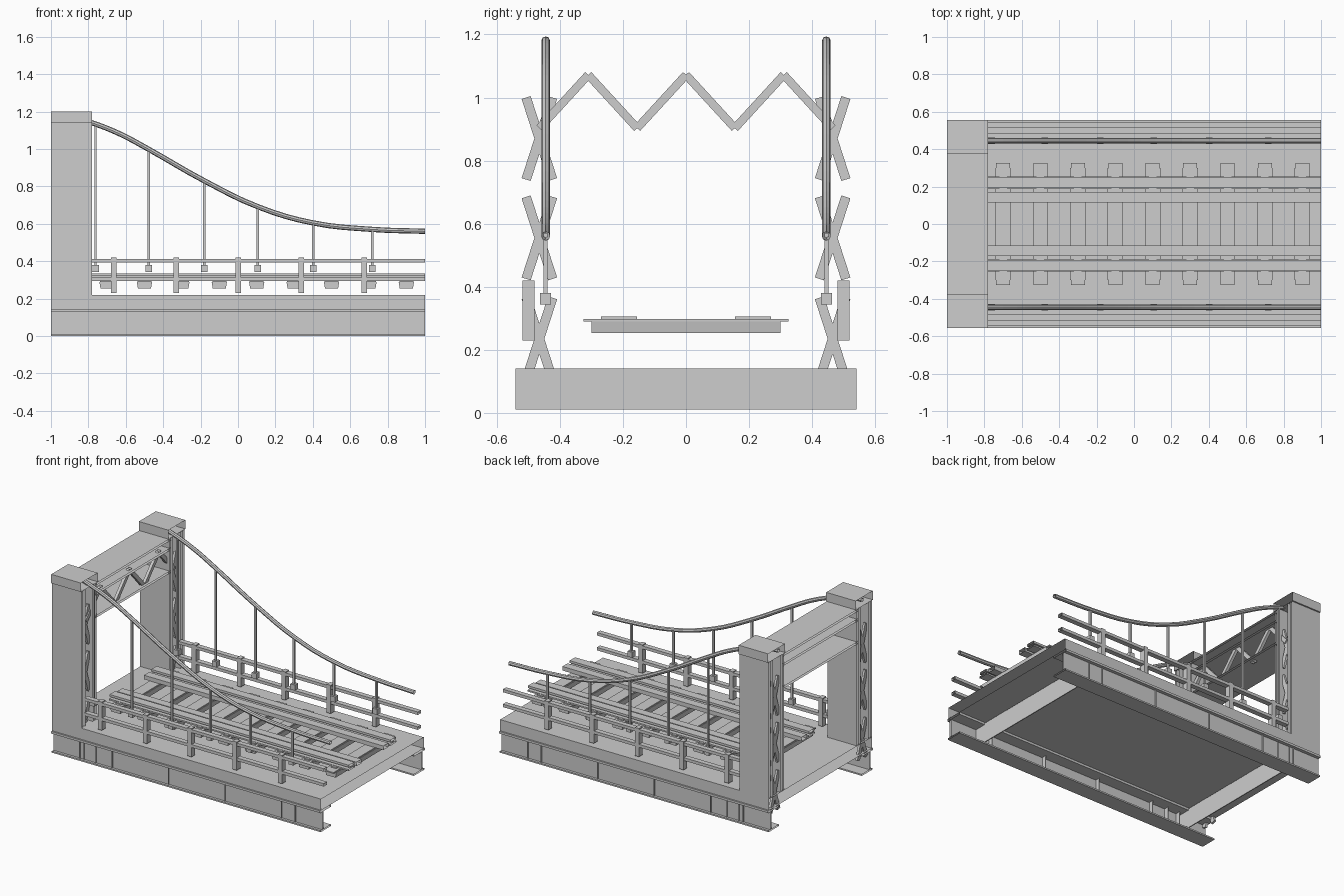
import bpy, bmesh, math
from mathutils import Vector

old = bpy.data.objects.get("Cube")
if old:
    bpy.data.objects.remove(old, do_unlink=True)

GREY = (0.61, 0.61, 0.61, 1)
steel = bpy.data.materials.new("light_grey")
steel.use_nodes = True
steel.diffuse_color = GREY
steel.node_tree.nodes["Principled BSDF"].inputs["Base Color"].default_value = GREY


def finish(name, bm):
    mesh = bpy.data.meshes.new(name)
    bm.to_mesh(mesh)
    bm.free()
    mesh.materials.append(steel)
    obj = bpy.data.objects.new(name, mesh)
    bpy.context.collection.objects.link(obj)


def add_box(bm, x, y, z, open_ends=False, turn=0.0):
    """Box between ranges; open_ends drops the x faces, turn rotates about x."""
    verts = bmesh.ops.create_cube(bm, size=1)["verts"]
    centre = Vector([(r[0] + r[1]) / 2 for r in (x, y, z)])
    size = [abs(r[1] - r[0]) for r in (x, y, z)]
    c, s = math.cos(turn), math.sin(turn)
    for v in verts:
        px, py, pz = (v.co[i] * size[i] for i in range(3))
        v.co = centre + Vector((px, py * c - pz * s, py * s + pz * c))
    if open_ends:
        faces = {f for v in verts for f in v.link_faces}
        ends = [f for f in faces if all(abs(v.co.x - f.verts[0].co.x) < 1e-6 for v in f.verts)]
        bmesh.ops.delete(bm, geom=ends, context='FACES_ONLY')
    return verts


def add_bar(bm, x, a, b, width):
    """Flat brace in a cross plane, from a to b given as (y, z)."""
    dy, dz = b[0] - a[0], b[1] - a[1]
    half = math.hypot(dy, dz) / 2
    my, mz = (a[0] + b[0]) / 2, (a[1] + b[1]) / 2
    add_box(bm, x, (my - half, my + half), (mz - width / 2, mz + width / 2),
            turn=math.atan2(dz, dy))


def span(c, w):
    return (c - w / 2, c + w / 2)


def flip(r, s):
    return (min(r[0] * s, r[1] * s), max(r[0] * s, r[1] * s))


LONG = (-1, 1)
TOWER = (-1, -0.78)
TRACK = (-0.78, 1)
SIDES = ((-1, "right"), (1, "left"))

# Deck with open ends, and the cross girders beneath it
bm = bmesh.new()
add_box(bm, LONG, (-0.545, 0.545), (0.145, 0.22), True)
finish("deck", bm)
bm = bmesh.new()
for x in (-0.8, 0.8):
    add_box(bm, span(x, 0.006), (-0.54, 0.54), (0.01, 0.14))
finish("cross_girders", bm)

# Cable height along the span
cable_path = [(-1, 1.18), (-0.9, 1.175), (-0.78, 1.14), (-0.63, 1.08), (-0.48, 1.0),
              (-0.18, 0.83), (0.11, 0.69), (0.4, 0.605), (0.72, 0.57), (1, 0.56)]


def cable_height(x):
    for (xa, za), (xb, zb) in zip(cable_path, cable_path[1:]):
        if xa <= x <= xb:
            return za + (zb - za) * (x - xa) / (xb - xa)


for s, side in SIDES:
    # Side girder: two flanges, web and stiffeners
    bm = bmesh.new()
    add_box(bm, LONG, flip((0.44, 0.55), s), (0, 0.01), True)
    add_box(bm, LONG, flip((0.44, 0.555), s), (0.13, 0.145), True)
    add_box(bm, LONG, flip((0.522, 0.533), s), (0.01, 0.13), True)
    for x in (-0.77, -0.68, -0.56, -0.14, 0.28, 0.7):
        add_box(bm, span(x, 0.004), flip((0.49, 0.54), s), (0.01, 0.13))
    finish("girder_" + side, bm)

    # Tower leg: outer and inner plates, and cap
    bm = bmesh.new()
    for y in ((0.53, 0.545), (0.505, 0.51), (0.42, 0.425), (0.39, 0.405)):
        add_box(bm, TOWER, flip(y, s), (0.22, 1.14), True)
    add_box(bm, TOWER, flip((0.375, 0.555), s), (1.14, 1.2), True)
    finish("tower_leg_" + side, bm)

    # Crossed lacing within the leg
    bm = bmesh.new()
    for x in (-0.815, -0.98):
        for z in (0.235, 0.555, 0.87):
            for d in (-1, 1):
                add_bar(bm, span(x, 0.015), ((0.465 - 0.042 * d) * s, z - 0.13),
                        ((0.465 + 0.042 * d) * s, z + 0.13), 0.03)
    finish("tower_lacing_" + side, bm)

    # Guard fence
    bm = bmesh.new()
    for x in (-0.665, -0.33, 0.002, 0.338, 0.675):
        add_box(bm, span(x, 0.03), flip((0.48, 0.518), s), (0.23, 0.42))
    finish("fence_posts_" + side, bm)
    bm = bmesh.new()
    for z in (0.403, 0.303):
        add_box(bm, TRACK, flip((0.482, 0.516), s), span(z, 0.02), True)
    finish("fence_rails_" + side, bm)

    # Main cable, faceted
    curve = bpy.data.curves.new("cable_" + side, 'CURVE')
    curve.dimensions = '3D'
    curve.bevel_depth = 0.014
    curve.bevel_resolution = 2
    curve.resolution_u = 4
    spline = curve.splines.new('BEZIER')
    spline.use_smooth = False
    spline.bezier_points.add(len(cable_path) - 1)
    for p, (x, z) in zip(spline.bezier_points, cable_path):
        p.co = (x, 0.445 * s, z)
        p.handle_left_type = p.handle_right_type = 'AUTO'
    curve.materials.append(steel)
    bpy.context.collection.objects.link(bpy.data.objects.new("cable_" + side, curve))

    # Hangers with anchor blocks
    bm = bmesh.new()
    for x in (-0.762, -0.477, -0.18, 0.106, 0.403, 0.717):
        add_box(bm, span(x, 0.013), span(0.445 * s, 0.013), (0.36, cable_height(x)))
        add_box(bm, span(x, 0.035), span(0.445 * s, 0.035), (0.343, 0.38))
    finish("hangers_" + side, bm)

    # Running rail and inner guard rail
    bm = bmesh.new()
    add_box(bm, TRACK, flip((0.187, 0.255), s), (0.298, 0.308), True)
    add_box(bm, TRACK, flip((0.214, 0.228), s), (0.308, 0.32), True)
    add_box(bm, TRACK, flip((0.192, 0.25), s), (0.32, 0.335), True)
    finish("running_rail_" + side, bm)
    bm = bmesh.new()
    add_box(bm, TRACK, flip((0.115, 0.17), s), (0.298, 0.325), True)
    finish("guard_rail_" + side, bm)

# Tower portal: cover plate, chords and zigzag bracing
bm = bmesh.new()
for z in (1.13, 1.065, 0.912):
    add_box(bm, TOWER, (-0.4, 0.4), span(z, 0.014), True)
finish("portal_chords", bm)
bm = bmesh.new()
points = [(0.155 * i, 1.072 if i % 2 == 0 else 0.903) for i in range(-3, 4)]
for a, b in zip(points, points[1:]):
    add_bar(bm, span(-0.81, 0.02), a, b, 0.026)
finish("portal_bracing", bm)

# Sleepers with tapered bodies, top plates and rail clips
bm = bmesh.new()
for i in range(9):
    x = -0.7 + 0.2 * i
    for v in add_box(bm, span(x, 0.082), (-0.3, 0.3), (0.253, 0.29)):
        if v.co.z < 0.26:
            v.co.x = x + (v.co.x - x) * 0.85
    add_box(bm, span(x, 0.075), (-0.325, 0.325), (0.29, 0.298))
    for s, side in SIDES:
        add_box(bm, span(x, 0.04), flip((0.155, 0.27), s), (0.298, 0.306))
finish("sleepers", bm)
